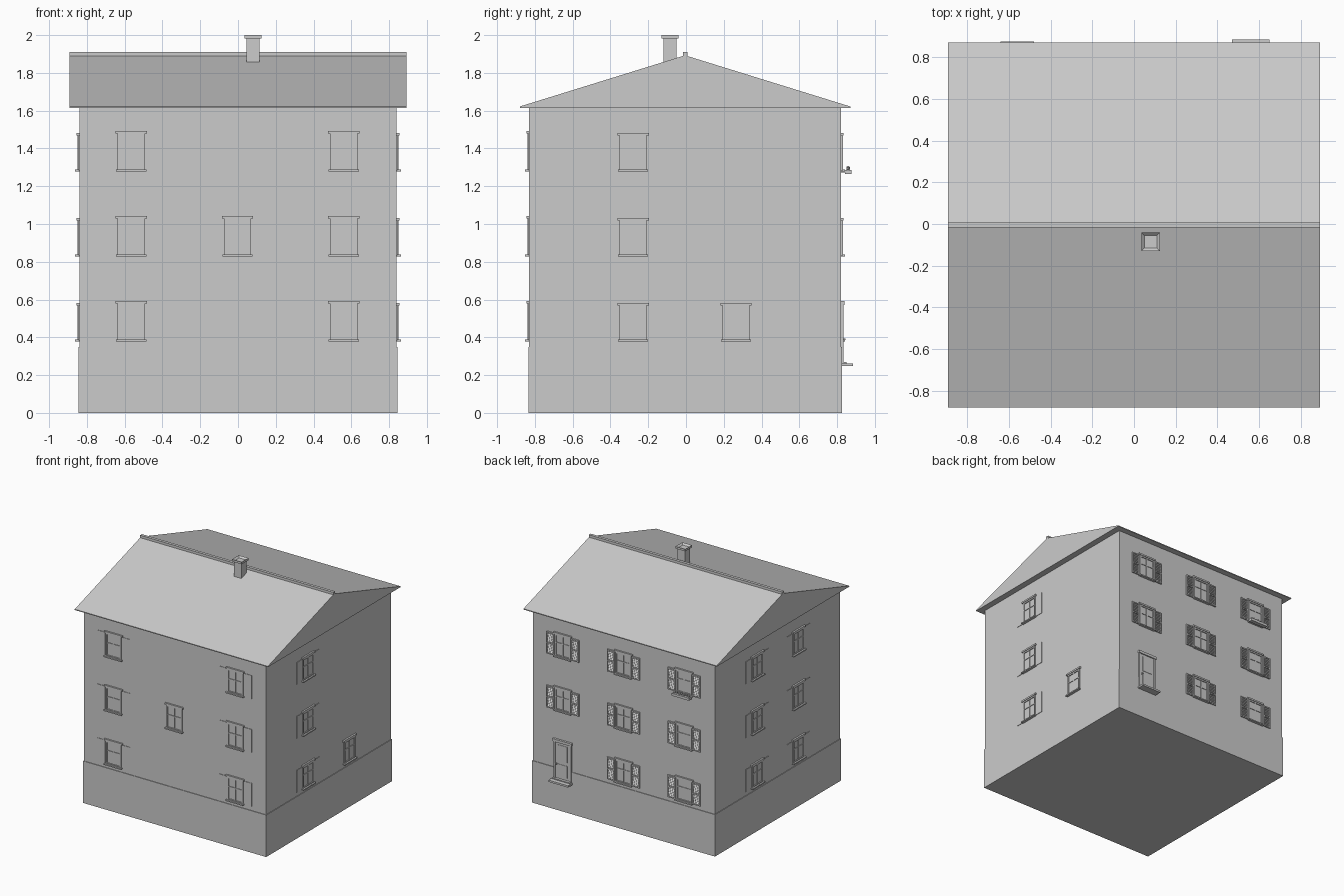
import bpy, bmesh
from math import pi, radians
from mathutils import Matrix, Vector

cube = bpy.data.objects.get("Cube")
if cube:
    bpy.data.objects.remove(cube)

plaster = bpy.data.materials.new("light grey plaster")
plaster.use_nodes = True
GREY = (0.6, 0.6, 0.6, 1)
plaster.diffuse_color = GREY
plaster.node_tree.nodes["Principled BSDF"].inputs["Base Color"].default_value = GREY

WX, WY, YC = 0.84, 0.825, -0.005   # wall half sizes and centre in y


def box(bm, u, d, z, tilt=0):
    """Box between pairs of limits; tilt turns it about its long u axis."""
    mid = Vector([(a + b) / 2 for a, b in (u, d, z)])
    size = [b - a for a, b in (u, d, z)]
    m = Matrix.Translation(mid) @ Matrix.Rotation(tilt, 4, 'X') @ Matrix.Diagonal((*size, 1))
    bmesh.ops.create_cube(bm, size=1, matrix=m)


def finish(name, bm, matrix=Matrix()):
    bmesh.ops.transform(bm, matrix=matrix, verts=bm.verts)
    bmesh.ops.recalc_face_normals(bm, faces=bm.faces)
    mesh = bpy.data.meshes.new(name)
    bm.to_mesh(mesh)
    bm.free()
    mesh.materials.append(plaster)
    ob = bpy.data.objects.new(name, mesh)
    bpy.context.collection.objects.link(ob)
    return ob


def solid(name, u, d, z):
    bm = bmesh.new()
    box(bm, u, d, z)
    return finish(name, bm)


def wall_matrix(side):
    """Local x runs along the wall, local y points out of it."""
    angle, dist = {"back": (0, WY), "front": (pi, WY),
                   "left": (-pi / 2, WX), "right": (pi / 2, WX)}[side]
    return (Matrix.Translation((0, YC, 0)) @ Matrix.Rotation(angle, 4, 'Z')
            @ Matrix.Translation((0, dist, 0)))


def place(side, pos):
    """Put a part at world x (front, back) or world y (left, right)."""
    along = {"back": pos, "front": -pos,
             "left": YC - pos, "right": pos - YC}[side]
    return wall_matrix(side) @ Matrix.Translation((along, 0, 0))


def window(name, side, pos, sill, height, shutters):
    m = place(side, pos)
    top = sill + height
    bm = bmesh.new()
    box(bm, (-.08, .08), (-.01, .022), (sill - .004, sill + .006))
    box(bm, (-.083, .083), (-.01, .014), (top - .014, top))
    for s in (-1, 1):
        a, b = sorted((s * .072, s * .06))
        box(bm, (a, b), (-.01, .009), (sill, top - .01))
    box(bm, (-.07, .07), (-.01, .009), (top - .026, top - .012))
    box(bm, (-.07, .07), (-.01, .009), (sill, sill + .014))
    box(bm, (-.004, .004), (-.01, .007), (sill, top - .01))
    box(bm, (-.065, .065), (-.01, .007), (sill + .11, sill + .118))
    box(bm, (-.065, .065), (-.01, .002), (sill, top - .01))
    finish(name, bm, m)
    if shutters == "none":
        return
    bm = bmesh.new()
    low, high = sill + .002, top - .014
    for s in (-1, 1):
        a, b = sorted((s * .078, s * .15))
        if shutters == "plain":
            box(bm, (a, b), (-.01, .004), (low, high))
            continue
        # louvred leaf: two stiles, three rails and tilted slats
        box(bm, (a, a + .009), (-.01, .01), (low, high))
        box(bm, (b - .009, b), (-.01, .01), (low, high))
        for z in (low, (low + high) / 2 - .005, high - .01):
            box(bm, (a, b), (-.01, .01), (z, z + .01))
        count = 14
        for i in range(1, count):
            z = low + (high - low) * i / count
            box(bm, (a + .008, b - .008), (-.001, .01), (z - .001, z + .002), radians(-40))
    finish(name + "_shutters", bm, m)


# Base and walls
solid("base", (-.845, .845), (YC - .83, YC + .83), (0, .35))
solid("walls", (-WX, WX), (YC - WY, YC + WY), (.34, 1.63))

# Gable roof as an extruded profile with a thin eave lip
bm = bmesh.new()
profile = [(-.875, 1.615), (.875, 1.615), (.875, 1.622), (0, 1.893), (-.875, 1.622)]
face = bm.faces.new([bm.verts.new((-.892, y + YC, z)) for y, z in profile])
ext = bmesh.ops.extrude_face_region(bm, geom=[face])["geom"]
bmesh.ops.translate(bm, vec=(1.784, 0, 0),
                    verts=[v for v in ext if isinstance(v, bmesh.types.BMVert)])
finish("roof", bm)
solid("ridge_cap", (-.892, .892), (YC - .012, YC + .012), (1.88, 1.91))

# Chimney with a hollow cap
solid("chimney", (.045, .115), (-.12, -.05), (1.84, 1.982))
bm = bmesh.new()
bmesh.ops.create_cube(bm, size=1, matrix=Matrix.Translation((.08, -.085, 1.991))
                      @ Matrix.Diagonal((.09, .09, .018, 1)))
top = max(bm.faces, key=lambda f: f.calc_center_median().z)
bmesh.ops.inset_region(bm, faces=[top], thickness=.02)
bmesh.ops.translate(bm, vec=(0, 0, -.014), verts=top.verts)
finish("chimney_cap", bm)

# Windows on every wall, floor by floor
FLOORS = {"ground": .382, "middle": .832, "top": 1.282}
for floor, sill in FLOORS.items():
    for x in (-.565, .56):
        window(f"front_window_{floor}", "front", x, sill, .21, "plain")
    window(f"left_window_{floor}", "left", -.28, sill, .2, "plain")
    for y in (-.28, .265):
        window(f"right_window_{floor}", "right", y, sill, .2, "plain")
    for x in (-.56, 0, .56):
        if floor != "ground" or x < .5:
            window(f"back_window_{floor}", "back", x, sill, .2, "louvred")
window("front_stair_window", "front", -.003, FLOORS["middle"], .21, "none")
window("left_rear_window", "left", .265, FLOORS["ground"], .2, "none")

# Back door with frame, panels, handle and step
bm = bmesh.new()
for s in (-1, 1):
    a, b = sorted((s * .082, s * .066))
    box(bm, (a, b), (-.01, .014), (.26, .575))
box(bm, (-.088, .088), (-.01, .018), (.57, .592))
finish("door_frame", bm, place("back", .56))
bm = bmesh.new()
box(bm, (-.07, .07), (-.01, .008), (.26, .575))
box(bm, (-.045, .045), (0, .011), (.29, .39))
box(bm, (-.045, .045), (0, .011), (.42, .55))
box(bm, (.05, .06), (0, .024), (.385, .395))
finish("door", bm, place("back", .56))
bm = bmesh.new()
box(bm, (-.09, .09), (-.01, .065), (.247, .262))
box(bm, (-.08, .08), (-.01, .03), (.26, .27))
finish("door_step", bm, place("back", .56))

# Flower box under the top window of the back wall
bm = bmesh.new()
box(bm, (-.08, .08), (.022, .055), (1.265, 1.286))
box(bm, (-.075, .075), (-.01, .03), (1.272, 1.28))
for i in range(7):
    m = Matrix.Translation((-.066 + i * .022, .038, 1.293 + .004 * (i % 2)))
    bmesh.ops.create_icosphere(bm, subdivisions=1, radius=.011, matrix=m)
finish("flower_box", bm, place("back", -.56))
